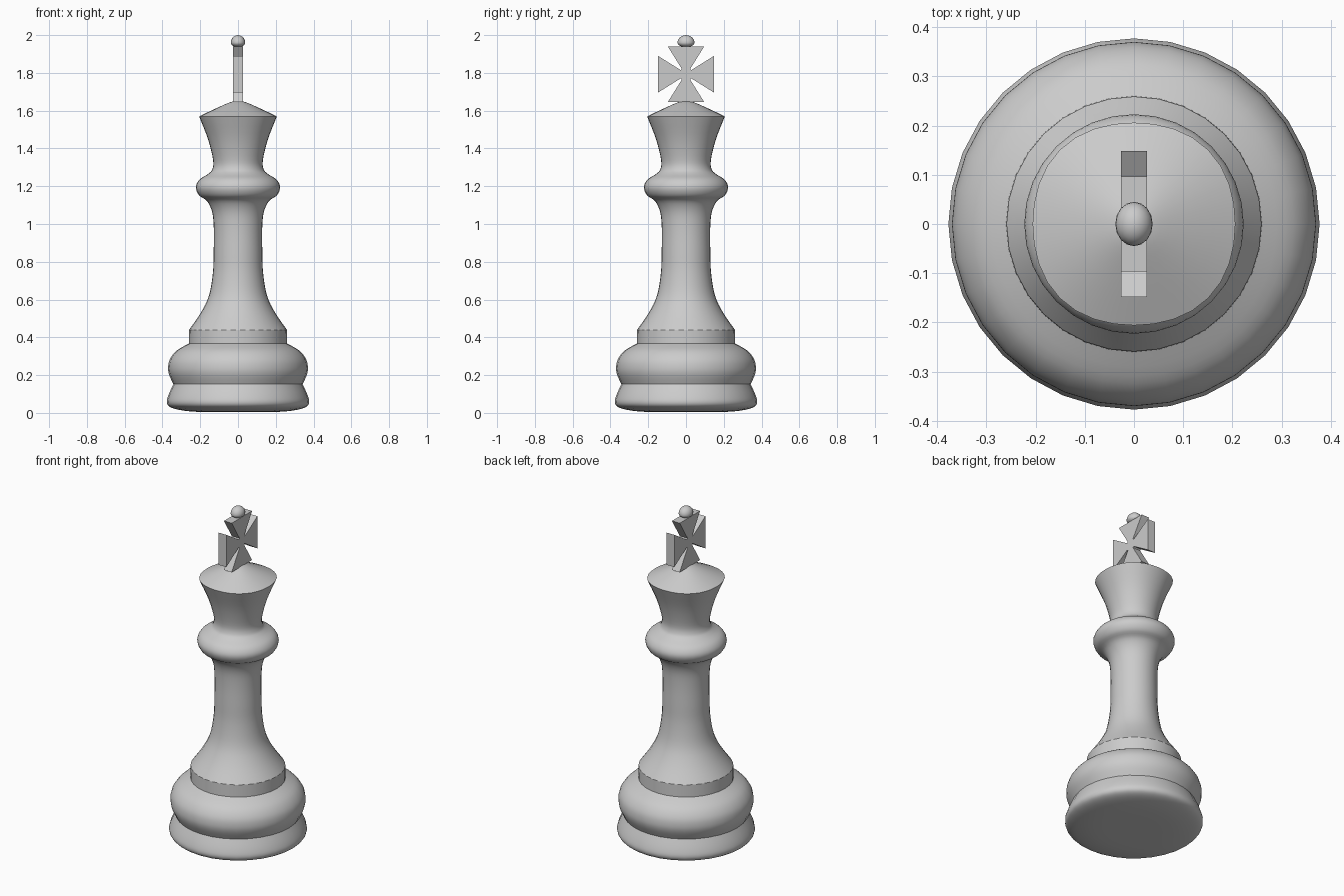
import bpy, bmesh, math
from mathutils import Matrix

if "Cube" in bpy.data.objects:
    bpy.data.objects.remove(bpy.data.objects["Cube"])

SIDES = 32


def finish(name, bm, smooth=True):
    bmesh.ops.recalc_face_normals(bm, faces=bm.faces)
    me = bpy.data.meshes.new(name)
    bm.to_mesh(me)
    bm.free()
    ob = bpy.data.objects.new(name, me)
    bpy.context.collection.objects.link(ob)
    if smooth:
        bpy.ops.object.select_all(action='DESELECT')
        ob.select_set(True)
        bpy.context.view_layer.objects.active = ob
        bpy.ops.object.shade_smooth_by_angle(angle=math.radians(32))
    return ob


def curve_through(pts, steps=4):
    # Catmull-Rom curve through (radius, height) points
    if len(pts) < 3:
        return list(pts)
    p = [pts[0]] + list(pts) + [pts[-1]]
    out = []
    for a, b, c, d in zip(p, p[1:], p[2:], p[3:]):
        for i in range(steps):
            t = i / steps
            out.append(tuple(0.5 * (2 * q + (r - o) * t + (2 * o - 5 * q + 4 * r - s) * t * t
                                    + (3 * q - o - 3 * r + s) * t ** 3)
                             for o, q, r, s in zip(a, b, c, d)))
    return out + [pts[-1]]


def lathe(name, sections):
    # sections meet at hard creases
    prof = []
    for s in sections:
        prof += curve_through(s)[(1 if prof else 0):]
    bm = bmesh.new()
    rings = []
    for r, z in prof:
        if r < 1e-5:
            rings.append([bm.verts.new((0, 0, z))])
            continue
        # the crown is very slightly squared in plan
        sq = 0.035 * min(1, max(0, (z - 1.3) / 0.25))
        ring = []
        for i in range(SIDES):
            a = 2 * math.pi * i / SIDES
            k = r * (1 + sq * (1 - math.cos(4 * a)) / 2)
            ring.append(bm.verts.new((k * math.cos(a), k * math.sin(a), z)))
        rings.append(ring)
    for lo, hi in zip(rings, rings[1:]):
        for i in range(SIDES):
            j = (i + 1) % SIDES
            if len(lo) == 1:
                bm.faces.new((lo[0], hi[j], hi[i]))
            elif len(hi) == 1:
                bm.faces.new((lo[i], lo[j], hi[0]))
            else:
                bm.faces.new((lo[i], lo[j], hi[j], hi[i]))
    return finish(name, bm)


# Turned body: foot, base bulge, plinth, stem with collar, crown top
lathe("turned_body", [
    [(0, 0.004), (0.20, 0.005), (0.30, 0.014), (0.358, 0.03), (0.377, 0.055),
     (0.368, 0.095), (0.342, 0.152)],
    [(0.342, 0.152), (0.364, 0.20), (0.370, 0.24), (0.360, 0.285), (0.325, 0.33), (0.26, 0.367)],
    [(0.26, 0.367), (0.259, 0.44)],
    [(0.259, 0.44), (0.197, 0.53), (0.154, 0.62), (0.133, 0.74), (0.129, 0.85),
     (0.128, 0.97), (0.136, 1.06), (0.163, 1.12), (0.206, 1.152), (0.223, 1.195),
     (0.204, 1.235), (0.158, 1.265), (0.136, 1.29), (0.132, 1.34), (0.159, 1.45), (0.206, 1.57)],
    [(0.206, 1.57), (0.11, 1.615), (0.04, 1.645), (0, 1.652)],
])

# Flared cross standing in the y-z plane
quarter = [(-0.022, 0.028), (-0.097, 0.148), (0.097, 0.148), (0.022, 0.028)]
bm = bmesh.new()
outline = []
for k in range(4):
    c, s = round(math.cos(k * math.pi / 2)), round(math.sin(k * math.pi / 2))
    for u, v in quarter:
        y, z = u * c + v * s, -u * s + v * c
        outline.append(bm.verts.new((-0.026, y, 1.793 + z)))
face = bm.faces.new(outline)
ext = bmesh.ops.extrude_face_region(bm, geom=[face])
bmesh.ops.translate(bm, vec=(0.052, 0, 0),
                    verts=[g for g in ext["geom"] if isinstance(g, bmesh.types.BMVert)])
finish("cross", bm, smooth=False)

# Small oval finial
bm = bmesh.new()
bmesh.ops.create_uvsphere(bm, u_segments=16, v_segments=12, radius=1)
for v in bm.verts:
    # dome on top, flatter underside
    v.co.z *= 0.04 if v.co.z > 0 else 0.024
    v.co.x *= 0.038
    v.co.y *= 0.045
bmesh.ops.transform(bm, matrix=Matrix.Translation((0, 0, 1.96)), verts=bm.verts)
finish("finial", bm)
